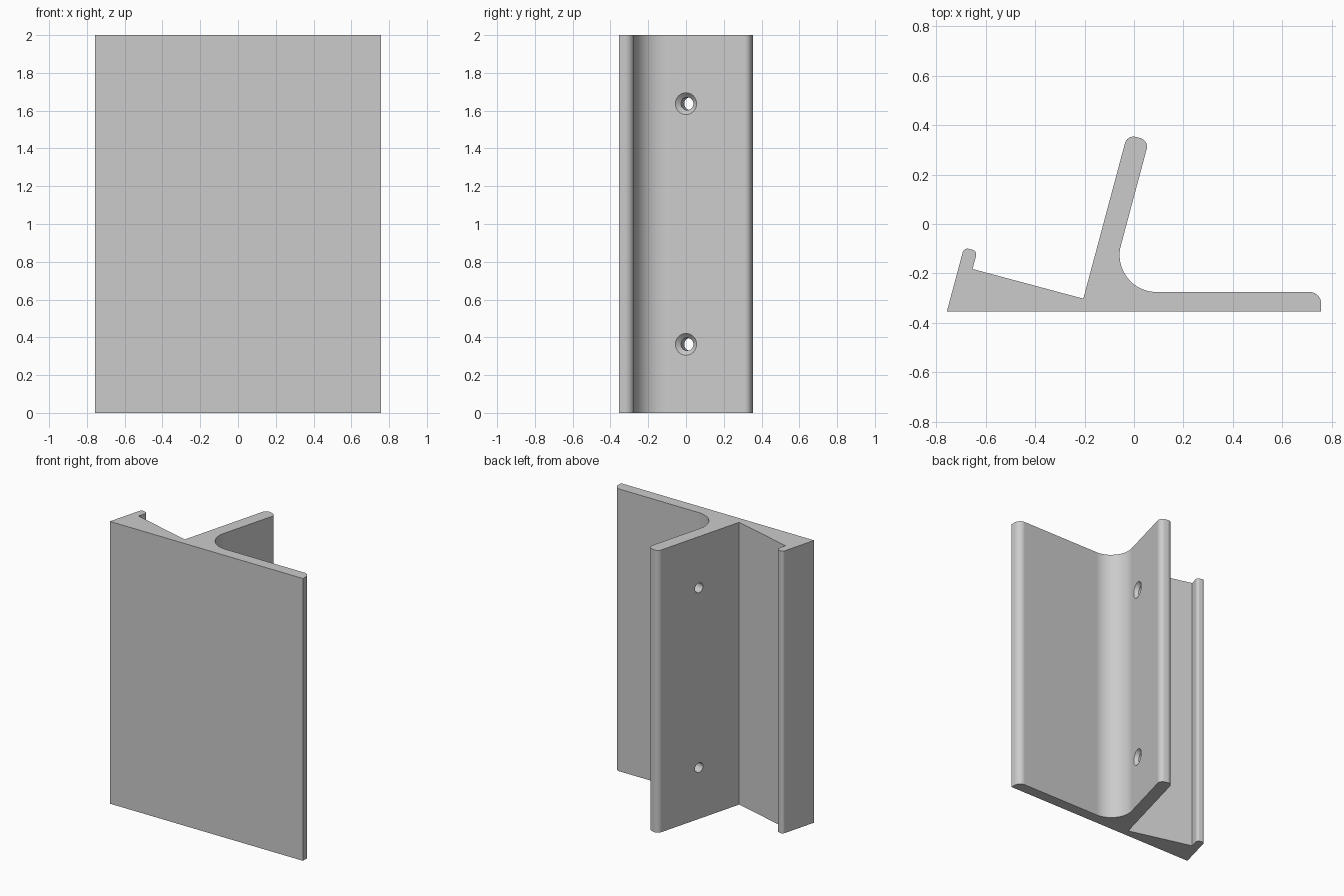
import bpy
import bmesh
from math import radians, pi, acos, tan
from mathutils import Vector, Matrix

cube = bpy.data.objects.get("Cube")
if cube:
    bpy.data.objects.remove(cube, do_unlink=True)

HEIGHT = 2.0
LEAN = radians(15)
along = Matrix.Rotation(-LEAN, 2) @ Vector((0, 1))    # up the leaning arm
across = Matrix.Rotation(-LEAN, 2) @ Vector((1, 0))   # through the arm

grey = bpy.data.materials.new("plain grey")
grey.use_nodes = True
colour = (0.6, 0.6, 0.6, 1)
grey.diffuse_color = colour
grey.node_tree.nodes["Principled BSDF"].inputs["Base Color"].default_value = colour


def rounded(corners, steps=14):
    """Outline through (point, radius) corners, with an arc at each radius."""
    outline = []
    for i, (p, r) in enumerate(corners):
        if not r:
            outline.append(p)
            continue
        a = (corners[i - 1][0] - p).normalized()
        b = (corners[(i + 1) % len(corners)][0] - p).normalized()
        half = acos(a.dot(b)) / 2
        reach = r / tan(half)
        centre = p + (a + b).normalized() * (r * r + reach * reach) ** 0.5
        start, end = p + a * reach - centre, p + b * reach - centre
        for k in range(steps + 1):
            spoke = start.lerp(end, k / steps).normalized()
            outline.append(centre + spoke * r)
    return outline


def mesh_object(name, bm):
    bmesh.ops.recalc_face_normals(bm, faces=bm.faces)
    mesh = bpy.data.meshes.new(name)
    bm.to_mesh(mesh)
    bm.free()
    mesh.materials.append(grey)
    obj = bpy.data.objects.new(name, mesh)
    bpy.context.collection.objects.link(obj)
    return obj


# Cross-section: base plate, leaning arm, sloping ledge and small lip
front_left = Vector((0.757, -0.354))
front_right = Vector((-0.757, -0.354))
plate_top = -0.275
arm_root = Vector((-0.205, -0.302))
arm_thick = 0.091
arm_tip = arm_root + along * 0.687
arm_tip_left = arm_tip + across * arm_thick
inner_corner = arm_tip_left + along * ((plate_top - arm_tip_left.y) / along.y)
lip_tip = front_right + along * 0.268
lip_tip_left = lip_tip + across * 0.056
lip_foot = Vector((-0.653, -0.182))

profile = rounded([
    (front_right, 0),
    (front_left, 0),
    (Vector((0.757, plate_top)), 0.047),
    (inner_corner, 0.149),
    (arm_tip_left, 0.036),
    (arm_tip, 0.036),
    (arm_root, 0),
    (lip_foot, 0),
    (lip_tip_left, 0.02),
    (lip_tip, 0.02),
])

# Extruded bracket
bm = bmesh.new()
base = bm.faces.new([bm.verts.new((p.x, p.y, 0)) for p in profile])
top = bmesh.ops.extrude_face_region(bm, geom=[base])["geom"]
bmesh.ops.translate(bm, vec=(0, 0, HEIGHT),
                    verts=[v for v in top if isinstance(v, bmesh.types.BMVert)])
bracket = mesh_object("angled_bracket", bm)

# Countersunk screw holes through the arm
hole_r, sink_r, lead = 0.034, 0.058, 0.02
sink = sink_r - hole_r
mouth = arm_tip_left + along * (-arm_tip_left.y / along.y)
inward = Vector((-across.x, -across.y, 0))
rings = [(-lead, sink_r + lead), (sink, hole_r), (arm_thick + lead, hole_r)]
bm = bmesh.new()
for z in (0.363, 1.637):
    loops = []
    for depth, r in rings:
        frame = (Matrix.Translation(Vector((mouth.x, mouth.y, z)) + inward * depth)
                 @ inward.to_track_quat('Z', 'Y').to_matrix().to_4x4())
        loops.append([bm.verts.new(frame @ (Matrix.Rotation(2 * pi * k / 40, 3, 'Z')
                                            @ Vector((r, 0, 0)))) for k in range(40)])
    for low, high in zip(loops, loops[1:]):
        for k in range(40):
            bm.faces.new((low[k - 1], low[k], high[k], high[k - 1]))
    bm.faces.new(loops[0])
    bm.faces.new(loops[-1])
cutter = mesh_object("hole_cutter", bm)
cutter.hide_render = True

bpy.ops.object.select_all(action='DESELECT')
bpy.context.view_layer.objects.active = bracket
bracket.select_set(True)
cut = bracket.modifiers.new("screw_holes", 'BOOLEAN')
cut.operation = 'DIFFERENCE'
cut.solver = 'EXACT'
cut.object = cutter
bpy.ops.object.modifier_apply(modifier=cut.name)
bpy.data.objects.remove(cutter, do_unlink=True)

# Smooth rounds, crisp edges and flat plates
bpy.ops.object.shade_smooth_by_angle(angle=radians(30))
weighted = bracket.modifiers.new("flat_plates", 'WEIGHTED_NORMAL')
weighted.keep_sharp = True
